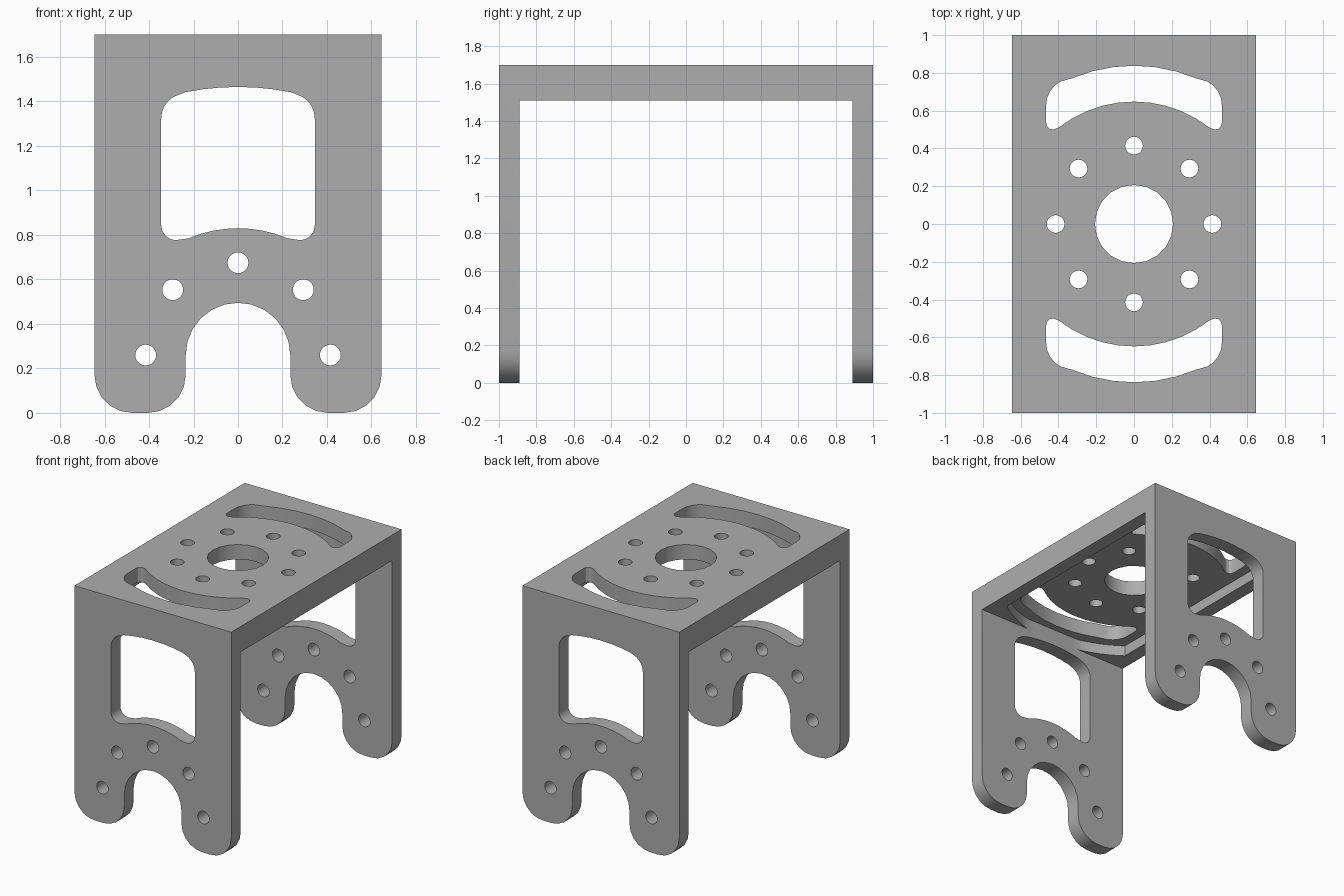
import bpy, bmesh, math
from mathutils import Vector

cube = bpy.data.objects.get("Cube")
if cube:
    bpy.data.objects.remove(cube, do_unlink=True)

W, TOP, DEPTH = 0.645, 1.70, 1.0      # half width, height, half depth
INNER_Y, RIM_Z, PLATE_Z = 0.89, 1.51, 1.59
PIVOT_Z = 0.26                        # centre of the leg hole circle

grey = bpy.data.materials.new("grey_metal")
grey.use_nodes = True
colour = (0.42, 0.42, 0.42, 1)
grey.diffuse_color = colour
grey.node_tree.nodes["Principled BSDF"].inputs["Base Color"].default_value = colour


def arc(cx, cy, r, start, end, steps):
    """Points on a circular arc, angles in degrees."""
    angles = [math.radians(start + (end - start) * i / steps) for i in range(steps + 1)]
    return [(cx + r * math.cos(a), cy + r * math.sin(a)) for a in angles]


def circle(cx, cy, r, steps):
    return arc(cx, cy, r, 0, 360, steps)[:-1]


def mirrored(half):
    """Close a right-hand half outline with its mirror image."""
    return half + [(-x, y) for x, y in reversed(half) if abs(x) > 1e-5]


def prism(name, outline, axis, low, high):
    """Extrude an outline along y (drawn in xz) or z (drawn in xy)."""
    place = (lambda p, d: (p[0], d, p[1])) if axis == "y" else (lambda p, d: (p[0], p[1], d))
    bm = bmesh.new()
    face = bm.faces.new([bm.verts.new(place(p, low)) for p in outline])
    shift = Vector(place((0, 0), high - low))
    new = bmesh.ops.extrude_face_region(bm, geom=[face])["geom"]
    bmesh.ops.translate(bm, vec=shift, verts=[v for v in new if isinstance(v, bmesh.types.BMVert)])
    bmesh.ops.recalc_face_normals(bm, faces=bm.faces)
    mesh = bpy.data.meshes.new(name)
    bm.to_mesh(mesh)
    bm.free()
    obj = bpy.data.objects.new(name, mesh)
    bpy.context.collection.objects.link(obj)
    return obj


# Bracket body: front outline with arch and rounded feet
arch_r, foot_r = 0.235, 0.17
outline = mirrored(
    arc(0, PIVOT_Z, arch_r, 90, 0, 6)
    + arc(arch_r + foot_r, foot_r, foot_r, 180, 270, 5)
    + arc(W - foot_r, foot_r, foot_r, 270, 360, 5)
    + [(W, TOP)])
bracket = prism("bracket", outline, "y", -DEPTH, DEPTH)
bracket.data.materials.append(grey)

cutters = []


def cut(name, outline, axis, low, high):
    cutters.append(prism(name, outline, axis, low, high))


# Open space between the two legs
cut("inner_space", [(-1, -INNER_Y), (1, -INNER_Y), (1, INNER_Y), (-1, INNER_Y)],
    "z", -0.5, RIM_Z)

# Shallow pocket under the top plate, with curved ends
pocket_end = [(x, min(y, INNER_Y)) for x, y in arc(0, 0, 0.92, 54, 90, 10)]
pocket = mirrored([(x, -y) for x, y in reversed(pocket_end)] + pocket_end)
cut("underside_pocket", pocket, "z", RIM_Z - 0.1, PLATE_Z)

# Leg windows and bolt holes, through both legs
window = mirrored(
    arc(0, PIVOT_Z, 1.205, 90, 78.5, 3)
    + arc(0.235, 1.325, 0.11, 60, 0, 4)
    + arc(0.278, 0.843, 0.067, 0, -110, 5)
    + arc(0, PIVOT_Z, 0.57, 67, 90, 4))
cut("leg_window", window, "y", -1.2, 1.2)
for i in range(5):
    a = math.radians(45 * i)
    if i in (0, 1, 2, 3, 4):
        hole = circle(0.415 * math.cos(a), PIVOT_Z + 0.415 * math.sin(a), 0.047, 20)
        cut("leg_hole", hole, "y", -1.2, 1.2)

# Top plate: centre bore, ring of bolt holes, two curved slots
cut("centre_bore", circle(0, 0, 0.207, 20), "z", 1.3, 1.9)
for i in range(8):
    a = math.radians(45 * i)
    cut("top_hole", circle(0.415 * math.cos(a), 0.415 * math.sin(a), 0.047, 20), "z", 1.3, 1.9)
slot = mirrored(
    arc(0, 0, 0.838, 90, 67, 3)
    + arc(0.325, 0.63, 0.14, 62, 0, 4)
    + arc(0.43, 0.535, 0.035, 0, -125, 4)
    + arc(0, 0, 0.648, 52, 90, 5))
for side in (1, -1):
    cut("curved_slot", [(x, side * y) for x, y in slot], "z", 1.3, 1.9)

# Apply every cut, then drop the cutters
bpy.context.view_layer.objects.active = bracket
for cutter in cutters:
    cutter.hide_render = True
    mod = bracket.modifiers.new(cutter.name, "BOOLEAN")
    mod.operation, mod.solver, mod.object = "DIFFERENCE", "EXACT", cutter
    bpy.ops.object.modifier_apply(modifier=mod.name)
for cutter in cutters:
    bpy.data.objects.remove(cutter, do_unlink=True)

bpy.ops.object.select_all(action="DESELECT")
bracket.select_set(True)
bpy.ops.object.shade_smooth_by_angle(angle=math.radians(30))
